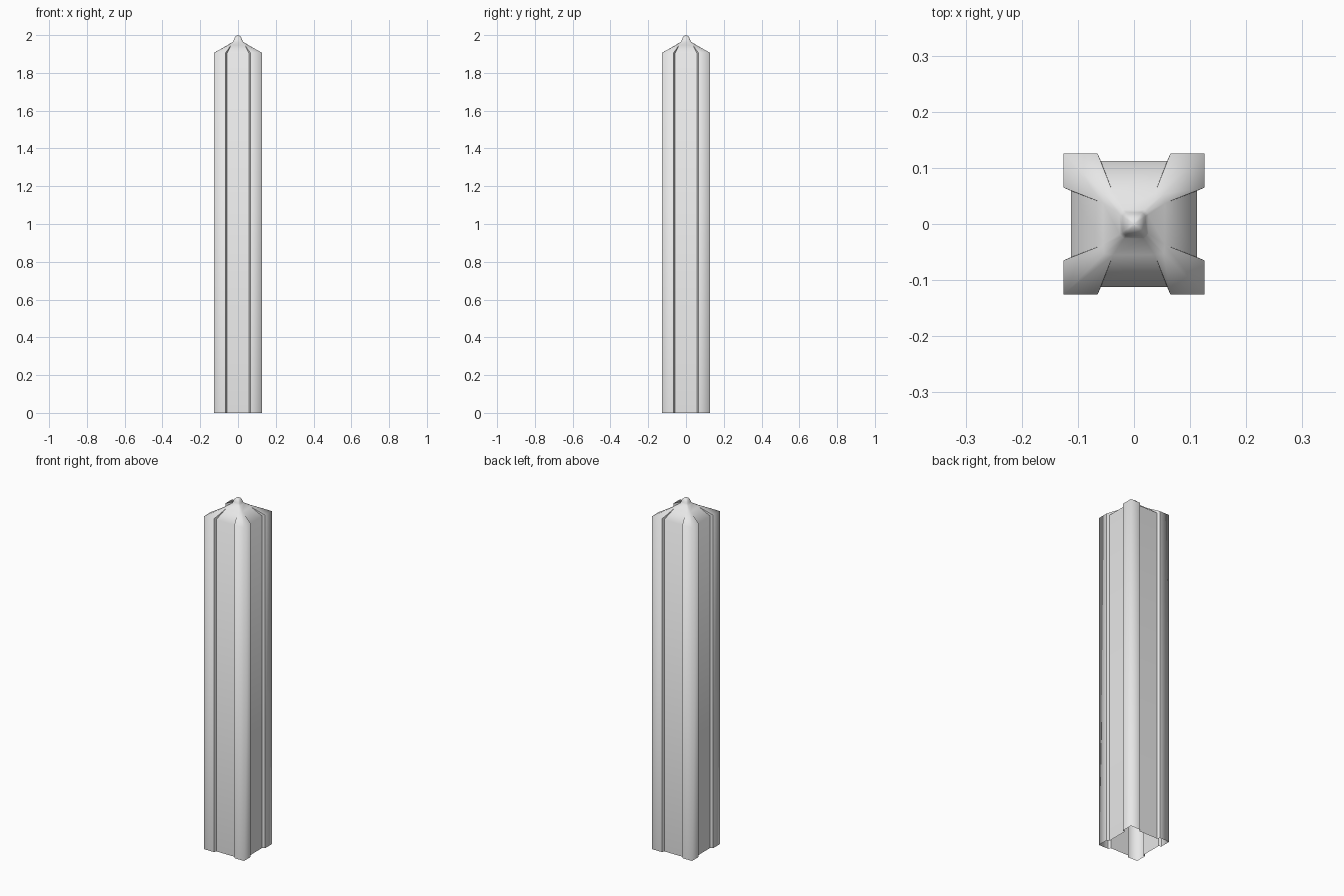
import bpy, bmesh, math

if "Cube" in bpy.data.objects:
    bpy.data.objects.remove(bpy.data.objects["Cube"])

mat = bpy.data.materials.new("light grey")
mat.diffuse_color = (0.8, 0.8, 0.8, 1)
mat.use_nodes = True
mat.node_tree.nodes["Principled BSDF"].inputs["Base Color"].default_value = mat.diffuse_color

# One quadrant of each ring: panel edge, pillar edge, corner, pillar edge, panel edge
SECTION = [(0.112, 0.059), (0.126, 0.065), (0.126, 0.126), (0.065, 0.126), (0.059, 0.112)]
NECK = [(0.055, 0.037), (0.055, 0.037), (0.053, 0.053), (0.037, 0.055), (0.037, 0.055)]
EAVES = [1.90, 1.907, 1.907, 1.907, 1.90]


def circle(r):
    angles = [math.atan2(y, x) for x, y in NECK]
    return [(r * math.cos(a), r * math.sin(a)) for a in angles]


bm = bmesh.new()


def ring(points, heights):
    verts = []
    for q in range(4):
        c, s = [(1, 0), (0, 1), (-1, 0), (0, -1)][q]
        for (x, y), z in zip(points, heights):
            verts.append(bm.verts.new((c * x - s * y, s * x + c * y, z)))
    return verts


# Open-bottomed shaft, sloped cap with corner ridges, rounded finial
rings = [ring(SECTION, [0] * 5), ring(SECTION, EAVES), ring(NECK, [1.947] * 5)]
for r, z in [(0.031, 1.966), (0.025, 1.977), (0.021, 1.987), (0.015, 1.994), (0.008, 1.9985)]:
    rings.append(ring(circle(r), [z] * 5))
for a, b in zip(rings, rings[1:]):
    for i in range(20):
        j = (i + 1) % 20
        bm.faces.new((a[i], a[j], b[j], b[i]))
tip = bm.verts.new((0, 0, 2.0))
for i in range(20):
    bm.faces.new((rings[-1][i], rings[-1][(i + 1) % 20], tip))

# Crisp edges along the steps between pillars and panels
for a, b in zip(rings[:2], rings[1:3]):
    for i in range(20):
        if i % 5 != 2:
            e = bm.edges.get((a[i], b[i]))
            if e:
                e.smooth = False
for f in bm.faces:
    f.smooth = True
bmesh.ops.remove_doubles(bm, verts=bm.verts, dist=0.0005)
bmesh.ops.recalc_face_normals(bm, faces=bm.faces)

mesh = bpy.data.meshes.new("fence_post")
bm.to_mesh(mesh)
bm.free()
mesh.materials.append(mat)
bpy.context.collection.objects.link(bpy.data.objects.new("fence_post", mesh))
